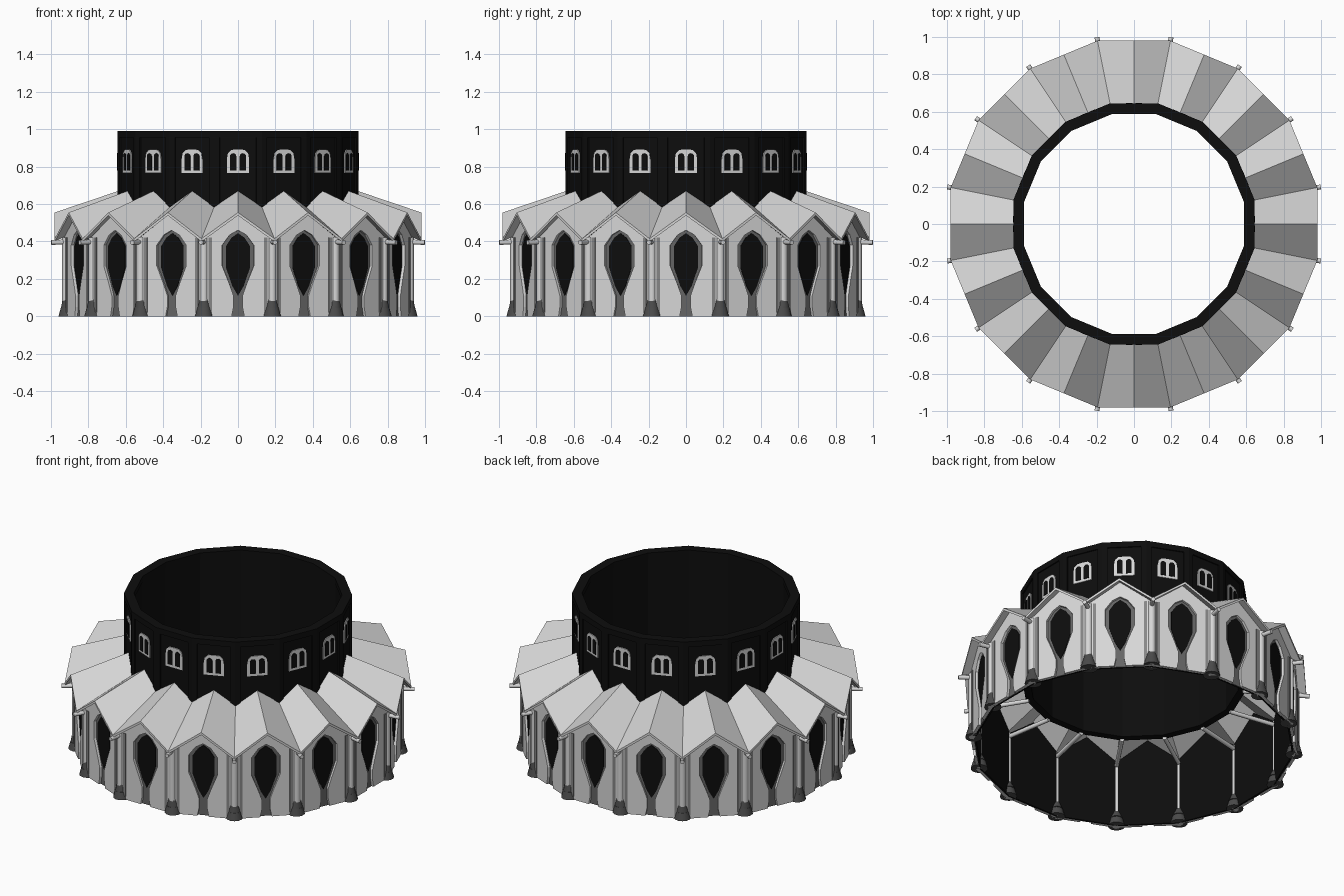
import bpy, bmesh, math
from mathutils import Matrix, Vector

if "Cube" in bpy.data.objects:
    bpy.data.objects.remove(bpy.data.objects["Cube"], do_unlink=True)

BAYS = 16
STEP = 2 * math.pi / BAYS
HALF = STEP / 2
TAN = math.tan(HALF)
WALL = 0.93          # distance of the outer wall faces from the axis
DRUM = 0.645         # distance of the drum faces from the axis


def material(name, value):
    m = bpy.data.materials.new(name)
    m.use_nodes = True
    colour = (value, value, value, 1)
    m.diffuse_color = colour
    bsdf = m.node_tree.nodes["Principled BSDF"]
    bsdf.inputs["Base Color"].default_value = colour
    bsdf.inputs["Roughness"].default_value = 0.9
    return m


stone = material("pale stone", 0.68)
roofing = material("pale roofing", 0.66)
trim = material("mid grey trim", 0.24)
reveal = material("dark grey reveal", 0.13)
footing = material("charcoal footing", 0.07)
black = material("black", 0.004)


def mirrored(points):
    """Close a right-hand profile (top to bottom) into a symmetric outline."""
    return points + [(-x, z) for x, z in reversed(points) if x > 0]


def flip(points):
    return [(-x, z) for x, z in points]


def rect(x0, x1, z0, z1):
    return [(x0, z0), (x1, z0), (x1, z1), (x0, z1)]


def prism(bm, outline, inner, outer, ref):
    """Outline between two depths; x shrinks inward so the bays mitre."""
    back, front = ([bm.verts.new((x * d / ref, -d, z)) for x, z in outline]
                   for d in (inner, outer))
    bm.faces.new(front)
    bm.faces.new(back[::-1])
    n = len(outline)
    for i in range(n):
        j = (i + 1) % n
        bm.faces.new((back[i], back[j], front[j], front[i]))


def finish(name, bm, mat, smooth=False):
    """Repeat the single bay around the axis and make the object."""
    bmesh.ops.recalc_face_normals(bm, faces=bm.faces)
    source = bm.verts[:] + bm.edges[:] + bm.faces[:]
    for k in range(1, BAYS):
        copy = bmesh.ops.duplicate(bm, geom=source)["geom"]
        verts = [g for g in copy if isinstance(g, bmesh.types.BMVert)]
        bmesh.ops.rotate(bm, verts=verts, cent=(0, 0, 0),
                         matrix=Matrix.Rotation(k * STEP, 3, 'Z'))
    mesh = bpy.data.meshes.new(name)
    bm.to_mesh(mesh)
    bm.free()
    mesh.materials.append(mat)
    obj = bpy.data.objects.new(name, mesh)
    bpy.context.collection.objects.link(obj)
    if smooth:
        bpy.ops.object.select_all(action='DESELECT')
        obj.select_set(True)
        bpy.context.view_layer.objects.active = obj
        bpy.ops.object.shade_smooth_by_angle(angle=math.radians(50))
    return obj


def panels(name, mat, outlines, inner, outer, ref=WALL):
    bm = bmesh.new()
    for outline in outlines:
        prism(bm, outline, inner, outer, ref)
    return finish(name, bm, mat)


def corner_cone(name, mat, start, end, r1, r2, sides=12):
    """Tapered round piece placed on a corner between two bays."""
    bm = bmesh.new()
    start, end = Vector(start), Vector(end)
    axis = end - start
    place = (Matrix.Rotation(HALF, 4, 'Z')
             @ Matrix.Translation((start + end) / 2)
             @ axis.to_track_quat('Z', 'Y').to_matrix().to_4x4())
    bmesh.ops.create_cone(bm, cap_ends=True, segments=sides, radius1=r1,
                          radius2=r2, depth=axis.length, matrix=place)
    return finish(name, bm, mat, smooth=True)


# Outer wall: each bay is two halves around a pointed window niche
W = WALL * TAN
EAVE, PEAK = 0.42, 0.555
niche = [(0, 0.46), (0.045, 0.435), (0.085, 0.38), (0.085, 0.27),
         (0.045, 0.17), (0.024, 0.11), (0.024, 0.05), (0.034, 0)]
pane = [(0, 0.445), (0.035, 0.42), (0.065, 0.375), (0.065, 0.26),
        (0.03, 0.16), (0, 0.11)]
half_wall = niche + [(W, 0), (W, EAVE), (0, PEAK)]
panels("outer_wall", stone, [half_wall, flip(half_wall)], 0.912, WALL)
panels("window_niche", reveal, [mirrored(niche)], 0.91, 0.915)
panels("window_pane", black, [mirrored(pane)], 0.91, 0.919)
panels("wall_lining", black,
       [[(-W, 0), (W, 0), (W, EAVE), (0, PEAK), (-W, EAVE)]], 0.90, 0.911)

# Piers on the bay corners with shadow strips and flared feet
strip = rect(0.138, 0.156, 0.02, 0.42)
panels("pier_side_strip", trim, [strip, flip(strip)], 0.925, WALL + 0.004)
R = WALL / math.cos(HALF)
corner_cone("pier", stone, (0, -R + 0.012, 0), (0, -R + 0.012, 0.42),
            0.022, 0.022)
corner_cone("pier_foot", footing, (0, -R + 0.02, 0), (0, -R + 0.02, 0.045),
            0.05, 0.038)
corner_cone("pier_foot_neck", footing, (0, -R + 0.02, 0.045),
            (0, -R + 0.014, 0.09), 0.038, 0.023)

# Gutter beams running out from the drum and ending as spouts
corner_cone("gutter_spout", stone, (0, -0.63, 0.405), (0, -1.018, 0.395),
            0.013, 0.013, 8)

# Gabled roofs: two sloping sheets per bay
bm = bmesh.new()
RIM = 0.98
sections = ((DRUM - 0.005, 0.67, 0.585), (RIM, 0.555, 0.415))
rows = []
for drop in (0, 0.016):
    for d, ridge, valley in sections:
        rows.append([bm.verts.new((side * d * TAN, -d, z - drop))
                     for side, z in ((-1, valley), (0, ridge), (1, valley))])
top_in, top_out, low_in, low_out = rows
for i in (0, 1):
    for a, b in ((top_in, top_out), (low_in, low_out),
                 (top_out, low_out), (top_in, low_in)):
        bm.faces.new((a[i], a[i + 1], b[i + 1], b[i]))
for i in (0, 2):
    bm.faces.new((top_in[i], top_out[i], low_out[i], low_in[i]))
finish("gabled_roof", bm, roofing)

# Drum: open ring with corner pilasters and a rim
D = DRUM * TAN
panels("drum", black, [rect(-D, D, 0.41, 0.99)], 0.592, DRUM - 0.008, DRUM)
panels("drum_pilaster", black,
       [rect(-D, -D + 0.03, 0.5, 0.99), rect(D - 0.03, D, 0.5, 0.99)],
       0.63, DRUM, DRUM)
panels("drum_rim", black, [rect(-D, D, 0.955, 0.99)], 0.588, DRUM, DRUM)

# Drum windows: pale frame with twin round-headed lights


def arch(cx, half_width, z0, spring, steps=8):
    curve = [(cx + half_width * math.cos(math.pi * i / steps),
              spring + half_width * math.sin(math.pi * i / steps))
             for i in range(steps + 1)]
    return [(cx - half_width, z0), (cx + half_width, z0)] + curve


frame = mirrored([(0, 0.892), (0.035, 0.89), (0.054, 0.872),
                  (0.06, 0.84), (0.06, 0.765)])
panels("drum_window_frame", stone, [frame], 0.63, DRUM - 0.002, DRUM)
lights = [arch(s * 0.026, 0.017, 0.78, 0.855) for s in (-1, 1)]
panels("drum_window_light", black, lights, 0.63, DRUM + 0.001, DRUM)
